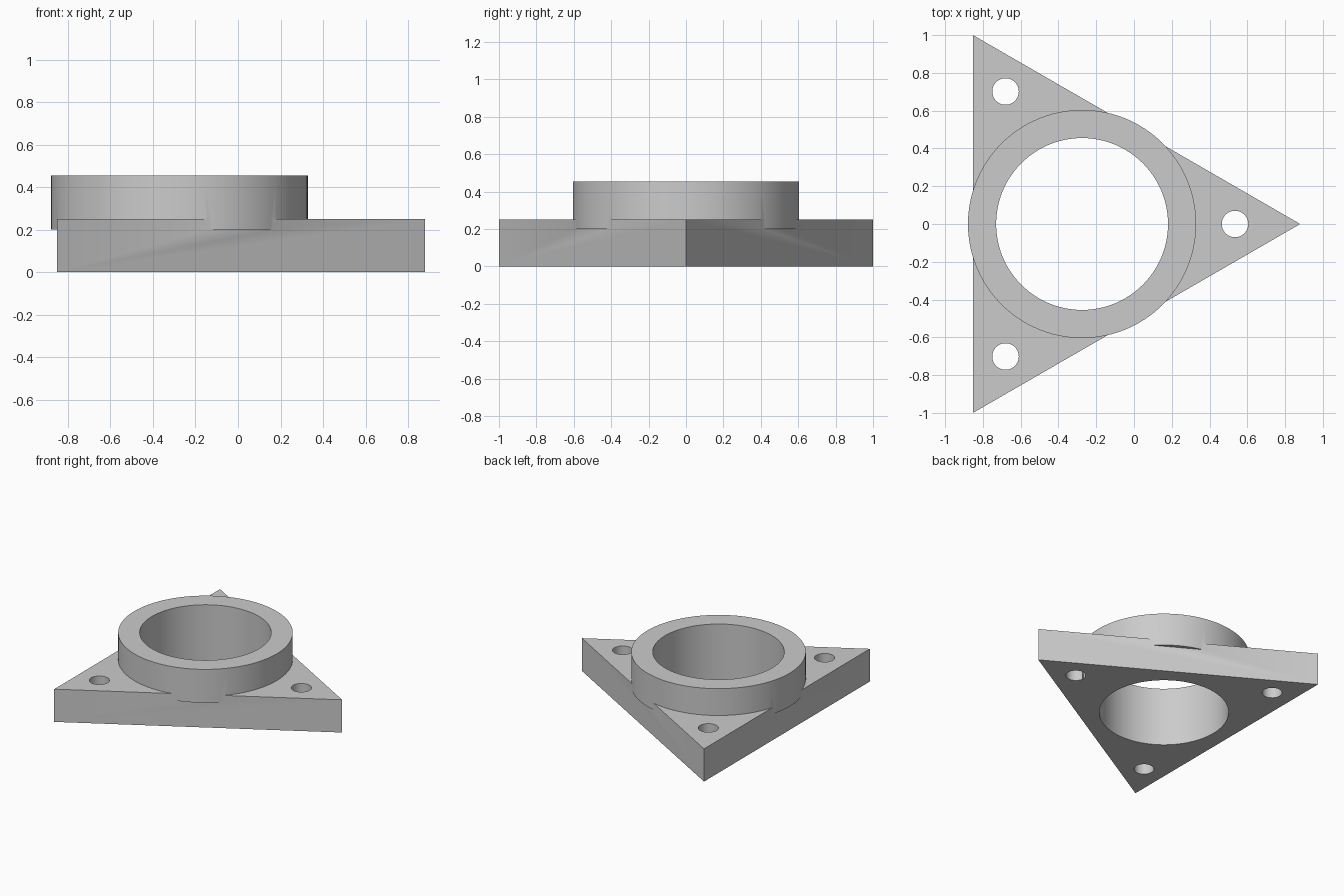
import bpy
from math import cos, sin, tau, radians

if "Cube" in bpy.data.objects:
    bpy.data.objects.remove(bpy.data.objects["Cube"])

CX = -0.275          # shared axis of plate and collar
PLATE_TOP = 0.25
COLLAR = (0.20, 0.455)

grey = bpy.data.materials.new("plain grey")
grey.use_nodes = True
colour = (0.6, 0.6, 0.6, 1)
grey.diffuse_color = colour
grey.node_tree.nodes["Principled BSDF"].inputs["Base Color"].default_value = colour


def prism(name, radius, low, high, sides=96, x=CX, y=0):
    """Upright prism with its first corner towards +x."""
    ring = [(x + radius * cos(tau * i / sides), y + radius * sin(tau * i / sides))
            for i in range(sides)]
    verts = [(px, py, z) for z in (low, high) for px, py in ring]
    faces = [tuple(reversed(range(sides))), tuple(range(sides, 2 * sides))]
    for i in range(sides):
        j = (i + 1) % sides
        faces.append((i, j, j + sides, i + sides))
    mesh = bpy.data.meshes.new(name)
    mesh.from_pydata(verts, [], faces)
    mesh.materials.append(grey)
    obj = bpy.data.objects.new(name, mesh)
    bpy.context.scene.collection.objects.link(obj)
    return obj


def combine(target, tool, operation):
    """Apply a boolean and discard the tool."""
    mod = target.modifiers.new(operation.lower(), "BOOLEAN")
    mod.operation = operation
    mod.solver = "EXACT"
    mod.object = tool
    tool.hide_render = True
    bpy.context.view_layer.objects.active = target
    bpy.ops.object.modifier_apply(modifier=mod.name)
    bpy.data.objects.remove(tool)


# Triangular plate joined with the raised collar
flange = prism("triangular_flange", 2 / 3 ** 0.5, 0, PLATE_TOP, sides=3)
combine(flange, prism("collar", 0.604, *COLLAR), "UNION")

# Central bore through both
combine(flange, prism("bore_cutter", 0.455, -0.1, 0.6), "DIFFERENCE")

# Bolt hole near each corner
for k in range(3):
    a = tau * k / 3
    cutter = prism("bolt_cutter", 0.07, -0.1, 0.6, 48,
                   CX + 0.81 * cos(a), 0.81 * sin(a))
    combine(flange, cutter, "DIFFERENCE")

# Smooth round walls, crisp edges
bpy.ops.object.select_all(action="DESELECT")
flange.select_set(True)
bpy.context.view_layer.objects.active = flange
bpy.ops.object.shade_smooth_by_angle(angle=radians(30))
